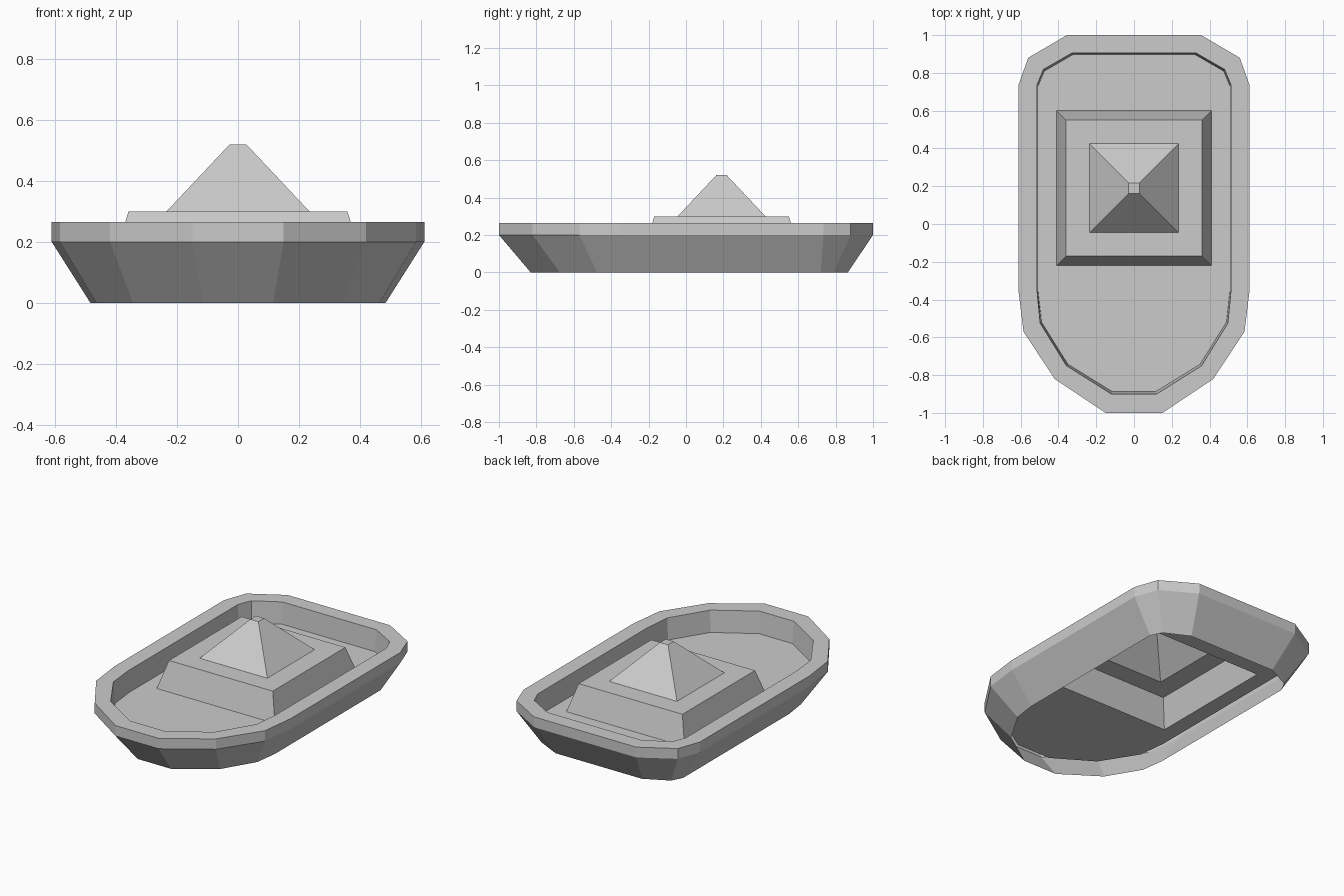
import bpy
import bmesh

cube = bpy.data.objects.get("Cube")
if cube:
    bpy.data.objects.remove(cube, do_unlink=True)

# One flat colour for everything
GREY = (0.6, 0.6, 0.6, 1.0)
grey = bpy.data.materials.new("plain grey")
grey.use_nodes = True
grey.diffuse_color = GREY
grey.node_tree.nodes["Principled BSDF"].inputs["Base Color"].default_value = GREY

RIM_Z, CHINE_Z, DECK_Z = 0.265, 0.2, 0.13


def outline(half, z):
    """Closed ring from the right half of a plan outline, bow to stern."""
    return [(x, y, z) for x, y in half] + [(-x, y, z) for x, y in reversed(half)]


def square(half, z, cy=0.19):
    """Square ring centred on the cabin."""
    return [(sx * half, cy + sy * half, z)
            for sx, sy in ((-1, -1), (1, -1), (1, 1), (-1, 1))]


def finish(name, bm):
    mesh = bpy.data.meshes.new(name)
    bm.to_mesh(mesh)
    bm.free()
    mesh.materials.append(grey)
    obj = bpy.data.objects.new(name, mesh)
    bpy.context.collection.objects.link(obj)
    return obj


def loft(name, rings, cap=False):
    """Join successive rings with quads, optionally closing the last one."""
    bm = bmesh.new()
    loops = [[bm.verts.new(p) for p in ring] for ring in rings]
    for a, b in zip(loops, loops[1:]):
        n = len(a)
        for i in range(n):
            j = (i + 1) % n
            bm.faces.new((a[i], a[j], b[j], b[i]))
    if cap:
        bm.faces.new(loops[-1])
    return finish(name, bm)


# Plan outlines
keel = [(0.115, -0.83), (0.345, -0.675), (0.465, -0.475), (0.485, -0.33),
        (0.485, 0.72), (0.45, 0.79), (0.3, 0.865)]
rim_outer = [(0.15, -1.0), (0.42, -0.82), (0.585, -0.57), (0.612, -0.35),
             (0.612, 0.735), (0.56, 0.88), (0.355, 1.0)]
rim_inner = [(0.12, -0.9), (0.358, -0.75), (0.497, -0.525), (0.514, -0.35),
             (0.514, 0.735), (0.48, 0.818), (0.327, 0.906)]
deck_edge = [(0.115, -0.887), (0.35, -0.742), (0.489, -0.52), (0.508, -0.35),
             (0.508, 0.73), (0.474, 0.81), (0.322, 0.897)]

# Hull shell, open underneath, with its rim and inner wall
loft("hull", [outline(keel, 0), outline(rim_outer, CHINE_Z), outline(rim_outer, RIM_Z),
              outline(rim_inner, RIM_Z), outline(deck_edge, DECK_Z)])

# Deck with an opening below the cabin
bm = bmesh.new()
edges = []
for ring in (outline(deck_edge, DECK_Z), square(0.41, DECK_Z)):
    vs = [bm.verts.new(p) for p in ring]
    edges += [bm.edges.new((v, vs[i - 1])) for i, v in enumerate(vs)]
bmesh.ops.triangle_fill(bm, edges=edges, use_beauty=True, normal=(0, 0, 1))
bm.normal_update()
bmesh.ops.reverse_faces(bm, faces=[f for f in bm.faces if f.normal.z < 0])
bmesh.ops.dissolve_limit(bm, angle_limit=0.01, verts=[], edges=bm.edges[:])
finish("deck", bm)

# Hollow cabin with a truncated pyramid roof
loft("cabin", [square(0.41, DECK_Z), square(0.36, 0.3), square(0.235, 0.3),
               square(0.028, 0.52)], cap=True)
